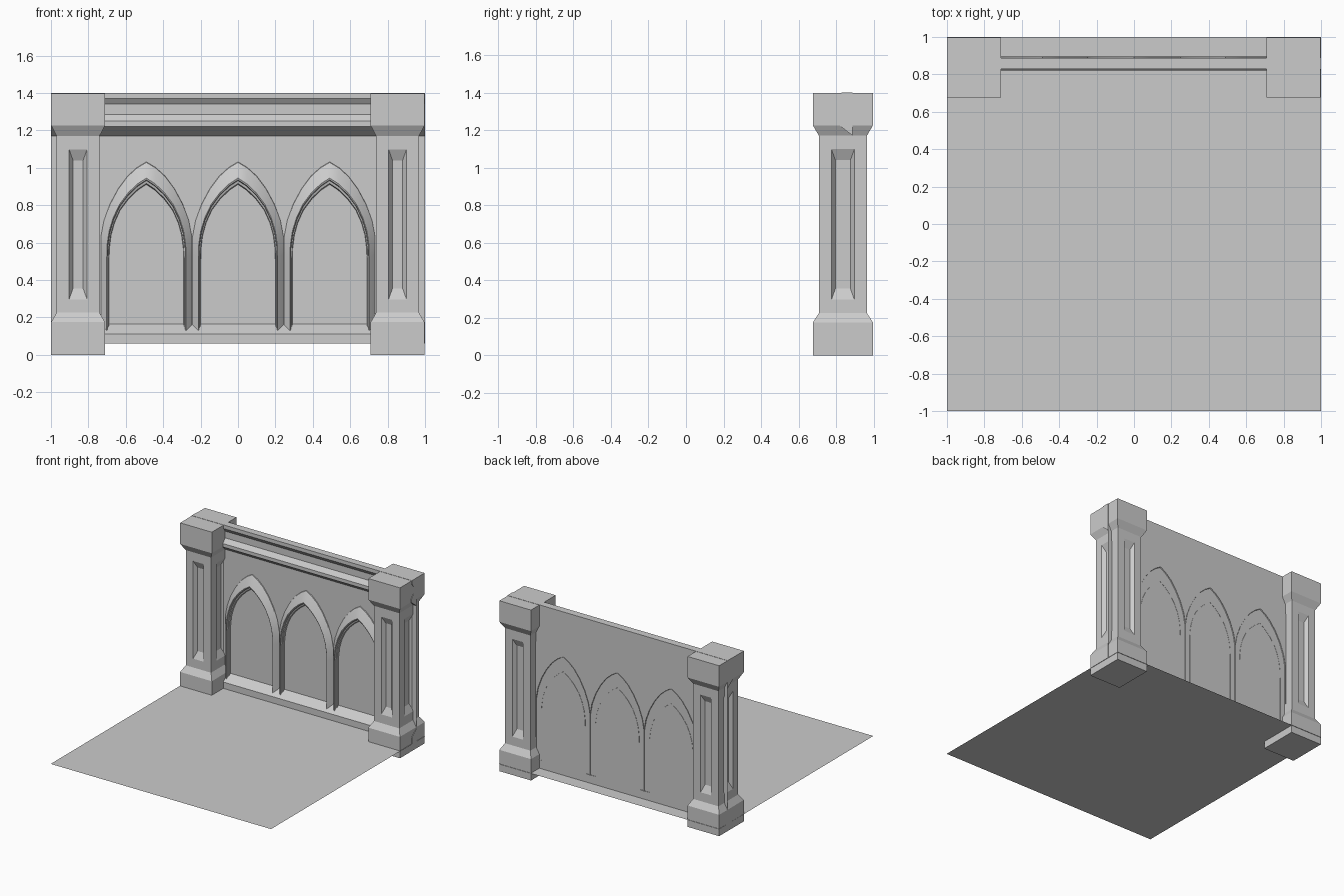
import bpy, bmesh
from mathutils import Vector

if "Cube" in bpy.data.objects:
    bpy.data.objects.remove(bpy.data.objects["Cube"])

WALL_Y = 0.888


def make(name, verts, faces, smooth=False):
    me = bpy.data.meshes.new(name)
    me.from_pydata([tuple(v) for v in verts], [], faces)
    bm = bmesh.new()
    bm.from_mesh(me)
    bmesh.ops.remove_doubles(bm, verts=bm.verts, dist=1e-5)
    bmesh.ops.recalc_face_normals(bm, faces=bm.faces)
    bm.to_mesh(me)
    bm.free()
    ob = bpy.data.objects.new(name, me)
    bpy.context.collection.objects.link(ob)
    if smooth:
        bpy.context.view_layer.objects.active = ob
        ob.select_set(True)
        bpy.ops.object.shade_smooth_by_angle(angle=0.5)
        ob.select_set(False)
    return ob


def extrude_x(name, profile, x0=-1.0, x1=1.0):
    """Closed (y, z) profile swept along x with end caps."""
    n = len(profile)
    verts = [(x, y, z) for x in (x0, x1) for y, z in profile]
    faces = [(i, (i + 1) % n, n + (i + 1) % n, n + i) for i in range(n)]
    faces += [tuple(range(n)), tuple(range(n, 2 * n))]
    return make(name, verts, faces)


def pillar(name, cx, cy):
    big, small = (0.1435, 0.16), (0.115, 0.128)
    rings = [(0, big), (0.175, big), (0.225, small),
             (1.17, small), (1.225, big), (1.398, big)]
    verts, faces = [], []

    def quad(*pts):
        k = len(verts)
        verts.extend(pts)
        faces.append((k, k + 1, k + 2, k + 3))

    def ring(z, h):
        return [Vector((cx + sx * h[0], cy + sy * h[1], z))
                for sx, sy in ((-1, -1), (1, -1), (1, 1), (-1, 1))]

    loops = [ring(z, h) for z, h in rings]
    quad(*loops[0])
    quad(*loops[-1])
    for k in range(5):
        for i in range(4):
            a, b = loops[k][i], loops[k][(i + 1) % 4]
            c, d = loops[k + 1][(i + 1) % 4], loops[k + 1][i]
            if k != 2:
                quad(a, b, c, d)
                continue
            # sunken panel with sloped edges on each shaft side
            u = (b - a).normalized()
            up = Vector((0, 0, 1))
            inward = up.cross(u)

            def inset(w, h, depth):
                o = inward * depth
                return [a + u * w + up * h + o, b - u * w + up * h + o,
                        c - u * w - up * h + o, d + u * w - up * h + o]
            outer = [a, b, c, d]
            rim = inset(0.067, 0.072, 0)
            deep = inset(0.088, 0.13, 0.028)
            for p, q in ((outer, rim), (rim, deep)):
                for j in range(4):
                    m = (j + 1) % 4
                    quad(p[j], p[m], q[m], q[j])
            quad(*deep)
    return make(name, verts, faces)


def arch(name, cx):
    # half outlines from apex to foot: (outer x, z, inner x, z)
    half = [(0, 1.035, 0, 0.91), (0.05, 1.005, 0.045, 0.88),
            (0.10, 0.96, 0.095, 0.832), (0.15, 0.893, 0.14, 0.772),
            (0.195, 0.81, 0.17, 0.705), (0.228, 0.72, 0.188, 0.64),
            (0.245, 0.63, 0.197, 0.57), (0.245, 0.54, 0.199, 0.51),
            (0.245, 0.13, 0.199, 0.13)]
    path = [(-a, b, -c, d) for a, b, c, d in reversed(half[1:])] + half
    # moulding section: (fraction from outer to inner, y)
    section = [(0, 0.895), (0.05, 0.882), (0.4, 0.862), (0.72, 0.846),
               (0.8, 0.85), (0.83, 0.868), (0.95, 0.872), (1, 0.89)]
    n = len(section)
    verts = [(cx + a + (c - a) * t, y, b + (d - b) * t)
             for a, b, c, d in path for t, y in section]
    faces = [(r * n + s, r * n + s + 1, (r + 1) * n + s + 1, (r + 1) * n + s)
             for r in range(len(path) - 1) for s in range(n - 1)]
    last = (len(path) - 1) * n
    faces += [tuple(range(n)), tuple(range(last, last + n))]
    return make(name, verts, faces, smooth=True)


# Floor sheet
make("floor", [(-1, -1, 0.06), (1, -1, 0.06), (1, 1, 0.06), (-1, 1, 0.06)],
     [(0, 1, 2, 3)])

# Thin back wall
make("wall", [(-1, WALL_Y, 0.06), (1, WALL_Y, 0.06),
              (1, WALL_Y, 1.4), (-1, WALL_Y, 1.4)], [(0, 1, 2, 3)])

# Cornice and skirting run the full width through the pillars
extrude_x("cornice", [(WALL_Y, 1.4), (0.828, 1.4), (0.828, 1.37),
                      (0.85, 1.34), (0.85, 1.285), (0.82, 1.25),
                      (0.82, 1.222), (WALL_Y, 1.17)])
extrude_x("skirting", [(WALL_Y, 0.06), (0.825, 0.06),
                       (0.825, 0.112), (WALL_Y, 0.165)])

# Three pointed arches
for i, x in enumerate((-0.49, 0, 0.49)):
    arch(f"arch_moulding_{i + 1}", x)

# Corner pillars
for side, x in (("left", -0.855), ("right", 0.853)):
    pillar(f"pillar_{side}", x, 0.836)
